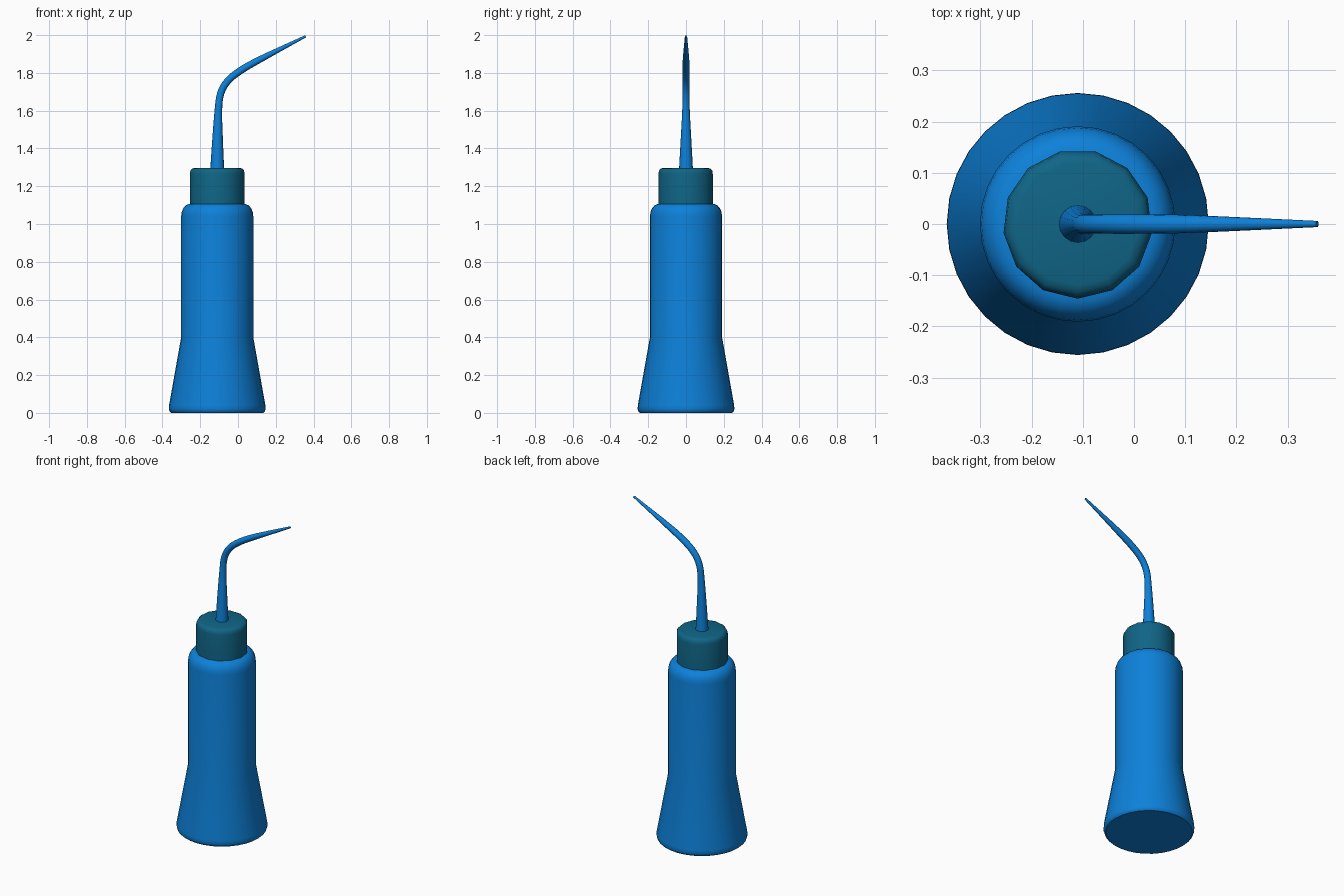
import bpy, bmesh, math
from mathutils import Vector

if "Cube" in bpy.data.objects:
    bpy.data.objects.remove(bpy.data.objects["Cube"])

AXIS_X = -0.11  # the bottle axis sits left of centre


def material(name, rgb):
    m = bpy.data.materials.new(name)
    m.diffuse_color = (*rgb, 1)
    m.use_nodes = True
    m.node_tree.nodes["Principled BSDF"].inputs["Base Color"].default_value = m.diffuse_color
    return m


def skin(name, rings, mat, angle):
    """Join rings of points into a closed, smooth-shaded surface."""
    bm = bmesh.new()
    loops = [[bm.verts.new(p) for p in ring] for ring in rings]
    n = len(loops[0])
    for a, b in zip(loops, loops[1:]):
        for i in range(n):
            j = (i + 1) % n
            bm.faces.new((a[i], a[j], b[j], b[i]))
    bm.faces.new(loops[0][::-1])
    bm.faces.new(loops[-1])
    bmesh.ops.recalc_face_normals(bm, faces=bm.faces)
    me = bpy.data.meshes.new(name)
    bm.to_mesh(me)
    bm.free()
    me.materials.append(mat)
    ob = bpy.data.objects.new(name, me)
    bpy.context.collection.objects.link(ob)
    bpy.context.view_layer.objects.active = ob
    ob.select_set(True)
    bpy.ops.object.shade_smooth_by_angle(angle=math.radians(angle))
    ob.select_set(False)
    return ob


def lathe(name, profile, sides, mat, start=0, angle=35):
    """Turn a (radius, height) profile about the bottle axis."""
    turns = [start + 2 * math.pi * i / sides for i in range(sides)]
    rings = [[(AXIS_X + r * math.cos(t), r * math.sin(t), z) for t in turns]
             for r, z in profile]
    return skin(name, rings, mat, angle)


def smooth_path(pts, steps=4):
    """Catmull-Rom curve through (x, z, radius) points."""
    p = [Vector(q) for q in pts]
    p = [2 * p[0] - p[1]] + p + [2 * p[-1] - p[-2]]
    out = []
    for a, b, c, d in zip(p, p[1:], p[2:], p[3:]):
        for k in range(steps):
            t = k / steps
            out.append(0.5 * (2 * b + (c - a) * t + (2 * a - 5 * b + 4 * c - d) * t**2
                              + (3 * b - a - 3 * c + d) * t**3))
    return out + [p[-2]]


blue = material("bright blue", (0.004, 0.22, 0.70))
teal = material("dark teal", (0.005, 0.13, 0.24))

# Squeeze bottle: flared foot, straight wall, rounded shoulder
lathe("bottle_body", [
    (0.244, 0.0), (0.252, 0.007), (0.256, 0.02), (0.255, 0.04),
    (0.191, 0.40), (0.191, 1.04), (0.188, 1.063), (0.180, 1.083),
    (0.167, 1.098), (0.150, 1.106), (0.120, 1.108)], 32, blue)

# Screw cap with few sides
lathe("cap", [
    (0.146, 1.09), (0.146, 1.265), (0.143, 1.283),
    (0.134, 1.293), (0.120, 1.297)], 13, teal, start=-math.pi / 2)

# Bent, tapering nozzle
path = smooth_path([
    (-0.11, 1.285, 0.037), (-0.108, 1.45, 0.028), (-0.104, 1.60, 0.020),
    (-0.092, 1.69, 0.019), (-0.056, 1.755, 0.019), (0.01, 1.81, 0.019),
    (0.12, 1.873, 0.017), (0.358, 1.994, 0.006)])
rings = []
for i, (x, z, r) in enumerate(path):
    a, b = path[max(i - 1, 0)], path[min(i + 1, len(path) - 1)]
    d = Vector((b.x - a.x, 0, b.y - a.y)).normalized()
    side, up = Vector((0, 1, 0)), d.cross(Vector((0, 1, 0)))
    turns = [2 * math.pi * k / 16 for k in range(16)]
    rings.append([Vector((x, 0, z)) + r * (math.cos(t) * side + math.sin(t) * up)
                  for t in turns])
skin("nozzle", rings, blue, 40)
